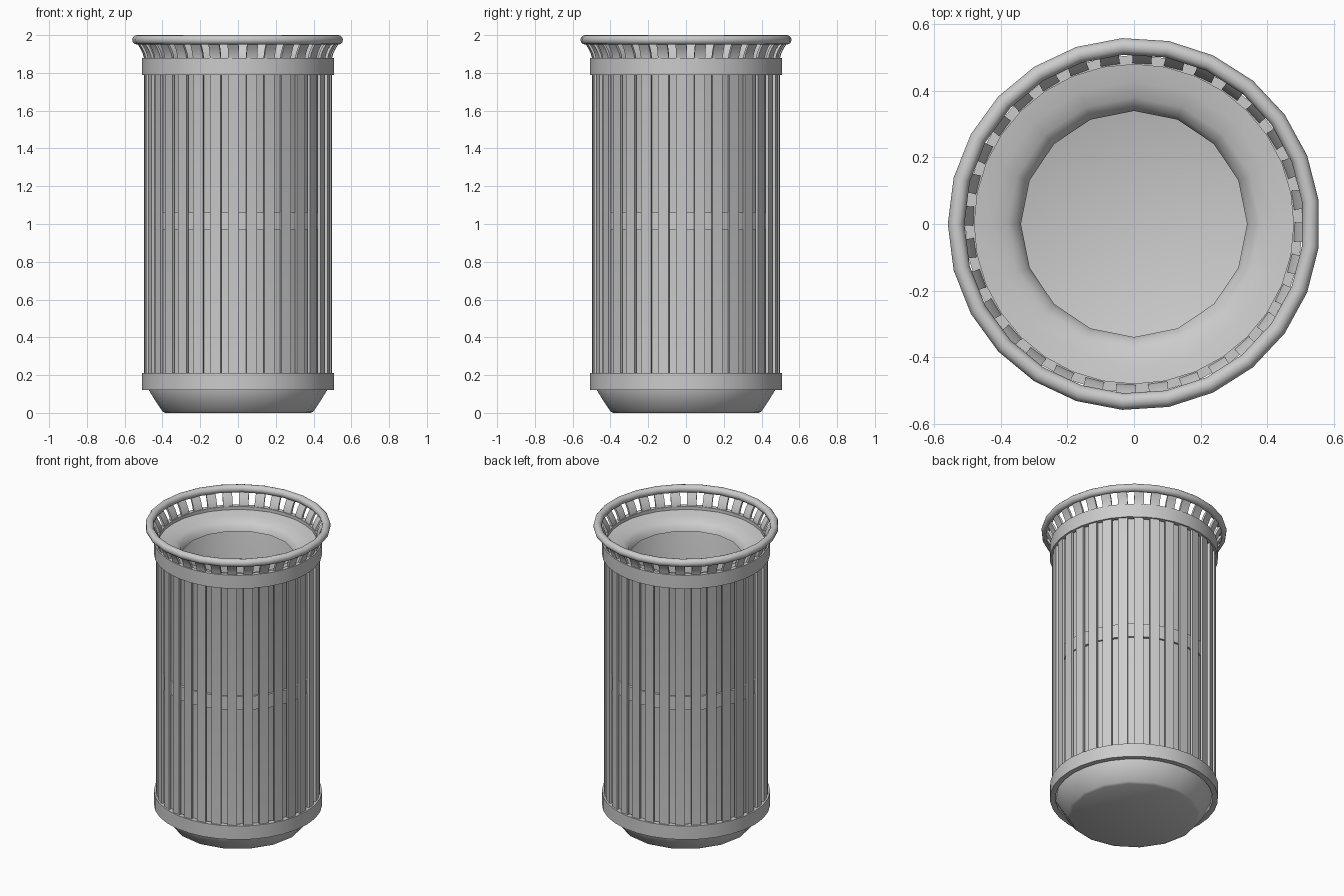
import bpy, math
from math import cos, sin, pi

if "Cube" in bpy.data.objects:
    bpy.data.objects.remove(bpy.data.objects["Cube"])


def make_object(name, verts, faces, angle=40):
    mesh = bpy.data.meshes.new(name)
    mesh.from_pydata(verts, [], faces)
    mesh.update()
    ob = bpy.data.objects.new(name, mesh)
    bpy.context.collection.objects.link(ob)
    bpy.ops.object.select_all(action='DESELECT')
    ob.select_set(True)
    bpy.context.view_layer.objects.active = ob
    bpy.ops.object.shade_smooth_by_angle(angle=math.radians(angle))
    return ob


def lathe(name, profile, sides, start=0.0, closed=False, cap=False, angle=40):
    """Revolve (radius, z) points around z; profile runs upward on the outside."""
    n = len(profile)
    verts = [(r * cos(start + 2 * pi * i / sides), r * sin(start + 2 * pi * i / sides), z)
             for i in range(sides) for r, z in profile]
    faces = []
    for i in range(sides):
        a, b = i * n, (i + 1) % sides * n
        for j in range(n if closed else n - 1):
            k = (j + 1) % n
            faces.append((a + j, b + j, b + k, a + k))
    if cap:
        faces.append([i * n for i in reversed(range(sides))])
    return make_object(name, verts, faces, angle)


def band(name, inner, outer, z0, z1):
    lathe(name, [(inner, z0), (outer, z0), (outer, z1), (inner, z1)], 32, closed=True)


# Inner bucket: rounded base, wall, and sloping lid rolling into the opening
lathe("bucket_and_lid", [
    (0.385, 0.0), (0.40, 0.008), (0.435, 0.06), (0.475, 0.125), (0.472, 0.2),
    (0.472, 1.8), (0.492, 1.86), (0.43, 1.85), (0.38, 1.835), (0.352, 1.815),
    (0.34, 1.78)], 16, cap=True, angle=60)

# Hoops holding the slats
band("lower_band", 0.475, 0.508, 0.12, 0.21)
band("middle_band", 0.455, 0.482, 0.97, 1.06)
band("upper_band", 0.48, 0.508, 1.79, 1.88)

# Vertical slats flaring out under the rim
path = [(0.488, 0.14), (0.488, 1.87), (0.495, 1.90), (0.509, 1.93), (0.532, 1.965)]
count, half_width, half_thick = 32, 0.029, 0.0075
verts, faces = [], []
for s in range(count):
    a = math.radians(-2.8) + 2 * pi * s / count
    base = len(verts)
    for r, z in path:
        for dr, t in ((-1, -1), (1, -1), (1, 1), (-1, 1)):
            rr, w = r + dr * half_thick, t * half_width
            verts.append((rr * cos(a) - w * sin(a), rr * sin(a) + w * cos(a), z))
    for j in range(len(path) - 1):
        for k in range(4):
            p, q = base + 4 * j, (k + 1) % 4
            faces.append((p + k, p + q, p + 4 + q, p + 4 + k))
    top = base + 4 * (len(path) - 1)
    faces.append((base + 3, base + 2, base + 1, base))
    faces.append((top, top + 1, top + 2, top + 3))
make_object("slats", verts, faces)

# Tubular top rim
ring = [(0.535 + 0.025 * cos(2 * pi * i / 12), 1.975 + 0.025 * sin(2 * pi * i / 12))
        for i in range(12)]
lathe("top_rim", ring, 25, start=pi, closed=True, angle=60)
